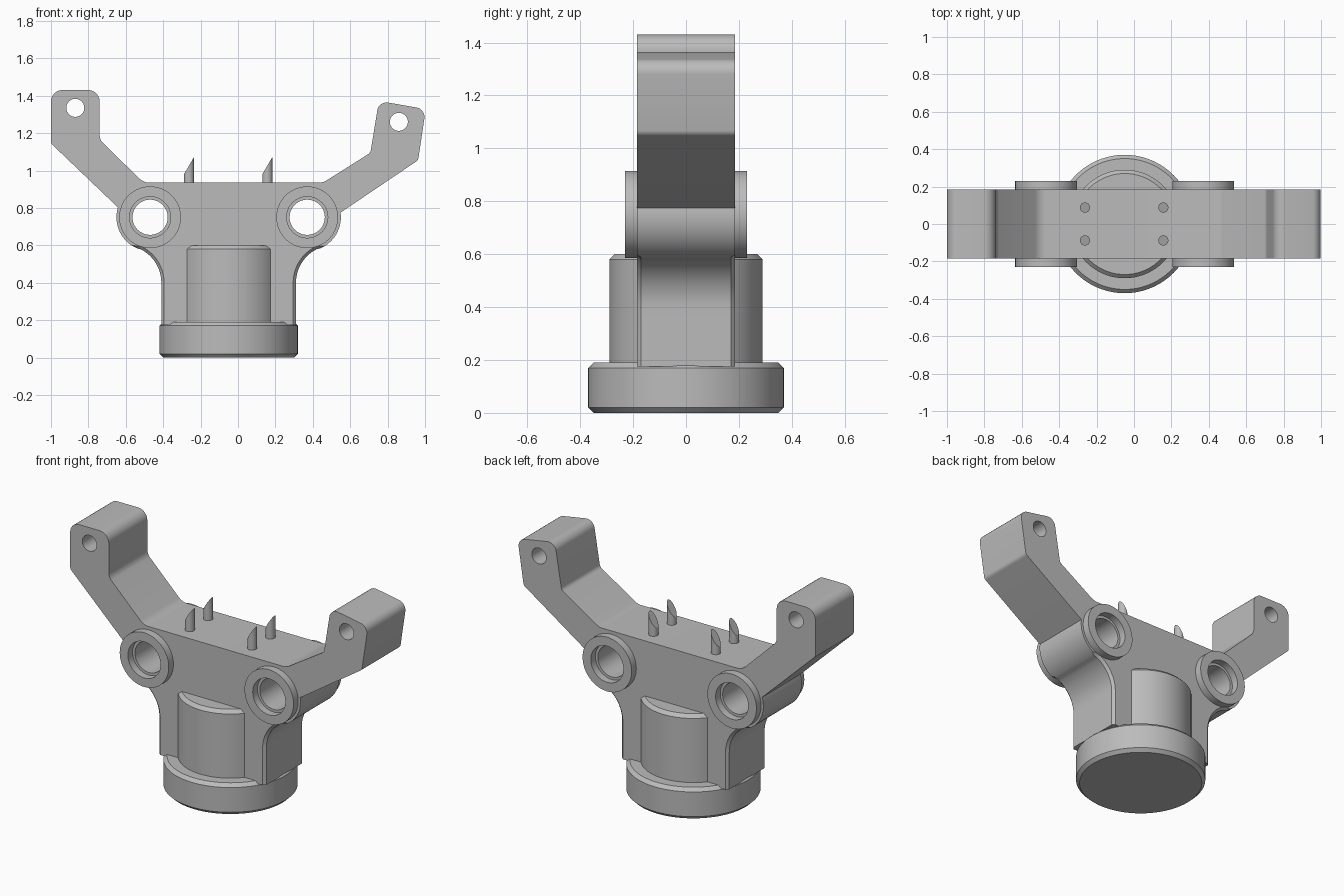
import bpy, bmesh, math
from mathutils import Vector, Matrix

if "Cube" in bpy.data.objects:
    bpy.data.objects.remove(bpy.data.objects["Cube"])

HALF = 0.185           # half thickness of the bracket plate
BORES = (-0.47, 0.37)  # x of the two large bores
BORE_Z = 0.75
MID = -0.05            # x axis of the round stem

mat = bpy.data.materials.new("plain grey")
mat.diffuse_color = (0.5, 0.5, 0.5, 1)
mat.use_nodes = True
mat.node_tree.nodes["Principled BSDF"].inputs["Base Color"].default_value = mat.diffuse_color


def finish(name, bm):
    bmesh.ops.recalc_face_normals(bm, faces=bm.faces)
    me = bpy.data.meshes.new(name)
    bm.to_mesh(me)
    bm.free()
    me.materials.append(mat)
    ob = bpy.data.objects.new(name, me)
    bpy.context.collection.objects.link(ob)
    return ob


def smooth(ob):
    bpy.ops.object.select_all(action='DESELECT')
    ob.select_set(True)
    bpy.context.view_layer.objects.active = ob
    bpy.ops.object.shade_smooth_by_angle(angle=math.radians(30))


def arc(cx, cz, r, a0, a1, n=16):
    return [(cx + r * math.cos(math.radians(a0 + (a1 - a0) * i / n)),
             cz + r * math.sin(math.radians(a0 + (a1 - a0) * i / n))) for i in range(n + 1)]


def rounded(prev, corners, nxt, n=6):
    """Round each (x, z, radius) corner of an open path."""
    pts = [prev] + [c[:2] for c in corners] + [nxt]
    out = []
    for i, (x, z, r) in enumerate(corners, 1):
        p = Vector((x, z))
        u = (Vector(pts[i - 1]) - p).normalized()
        v = (Vector(pts[i + 1]) - p).normalized()
        half = u.angle(v) / 2
        d = r / math.tan(half)
        c = p + (u + v).normalized() * r / math.sin(half)
        s, e = p + u * d - c, p + v * d - c
        for k in range(n + 1):
            q = s.lerp(e, k / n).normalized() * r + c
            out.append((q.x, q.y))
    return out


def lathe(name, profile, loc, axis='Z', closed=False, seg=72):
    """Spin (radius, height) points around an axis."""
    bm = bmesh.new()
    rings = []
    for r, h in profile:
        rings.append([bm.verts.new((r * math.cos(2 * math.pi * i / seg),
                                    r * math.sin(2 * math.pi * i / seg), h)) for i in range(seg)])
    pairs = list(zip(rings, rings[1:]))
    if closed:
        pairs.append((rings[-1], rings[0]))
    else:
        bm.faces.new(rings[0])
        bm.faces.new(rings[-1])
    for a, b in pairs:
        for i in range(seg):
            j = (i + 1) % seg
            bm.faces.new((a[i], a[j], b[j], b[i]))
    rot = Matrix.Rotation(math.pi / 2, 4, 'X') if axis == 'Y' else Matrix()
    bm.transform(Matrix.Translation(loc) @ rot)
    return finish(name, bm)


# bracket plate: stem, bore lobes and both arms as one outline
T = math.degrees(math.atan2(0.35, 0.14))
left_lobe = arc(BORES[0], BORE_Z, 0.18, 180 + T, 163)
right_lobe = arc(BORES[1], BORE_Z, 0.18, 8, -T)
arms = [(-1, 1.145, .03), (-1, 1.43, .06), (-.74, 1.43, .06), (-.74, 1.165, .06),
        (-.505, .935, .08), (.455, .935, .08), (.708, 1.095, .03),
        (.753, 1.372, .05), (1.004, 1.328, .05), (.963, 1.055, .03)]
outline = [(-.41, .175)] + arc(-.61, .40, .2, 0, T)[:-1] + left_lobe
outline += rounded(left_lobe[-1], arms, right_lobe[0])
outline += right_lobe + arc(.51, .40, .2, 180 - T, 180)[1:] + [(.31, .175)]

bm = bmesh.new()
face = bm.faces.new([bm.verts.new((x, -HALF, z)) for x, z in outline])
ext = bmesh.ops.extrude_face_region(bm, geom=[face])
bmesh.ops.translate(bm, vec=(0, 2 * HALF, 0),
                    verts=[v for v in ext['geom'] if isinstance(v, bmesh.types.BMVert)])
bmesh.ops.recalc_face_normals(bm, faces=bm.faces)
# small chamfers along the stem sides and the flat top
chamfer = []
for e in bm.edges:
    a, b = (v.co for v in e.verts)
    if abs(a.y - b.y) > 1e-4:
        continue
    stem = max(a.z, b.z) < 0.59 and abs(a.z - b.z) > 1e-4
    top = min(a.z, b.z) > 0.934 and max(a.z, b.z) < 0.936 and abs(a.x - b.x) > 0.5
    if stem or top:
        chamfer.append(e)
bmesh.ops.bevel(bm, geom=chamfer, offset=0.015, segments=1, affect='EDGES')
plate = finish("bracket_plate", bm)

# bores and arm end holes
holes = [(x, BORE_Z, 0.094) for x in BORES] + [(-.87, 1.335, .048), (.86, 1.26, .048)]
for x, z, r in holes:
    cutter = lathe("hole_cutter", [(r, -.4), (r, .4)], (x, 0, z), 'Y')
    cutter.hide_render = True
    mod = plate.modifiers.new("hole", 'BOOLEAN')
    mod.operation, mod.solver, mod.object = 'DIFFERENCE', 'EXACT', cutter
    bpy.context.view_layer.objects.active = plate
    bpy.ops.object.modifier_apply(modifier=mod.name)
    bpy.data.objects.remove(cutter)
smooth(plate)

# raised rings around the bores, front and back
for x in BORES:
    for s in (-1, 1):
        y0, y1 = s * 0.18, s * 0.23
        smooth(lathe("bore_ring", [(.165, y0), (.165, y1), (.11, y1), (.11, y0)],
                     (x, 0, BORE_Z), 'Y', closed=True))

# round base and stem core
smooth(lathe("base_disc", [(.35, 0), (.37, .02), (.37, .17), (.35, .19)], (MID, 0, 0)))
smooth(lathe("stem_core", [(.29, .1), (.29, .58), (.27, .6)], (MID, 0, 0)))

# four slant-cut pins on the top
for x in (-.262, .157):
    for y in (-.088, .088):
        pin = lathe("top_pin", [(.027, .9), (.027, 1.0)], (x, y, 0), seg=32)
        for v in pin.data.vertices:
            if v.co.z > .95:
                v.co.z = 1.026 + (v.co.x - x) / .027 * .046
        smooth(pin)
